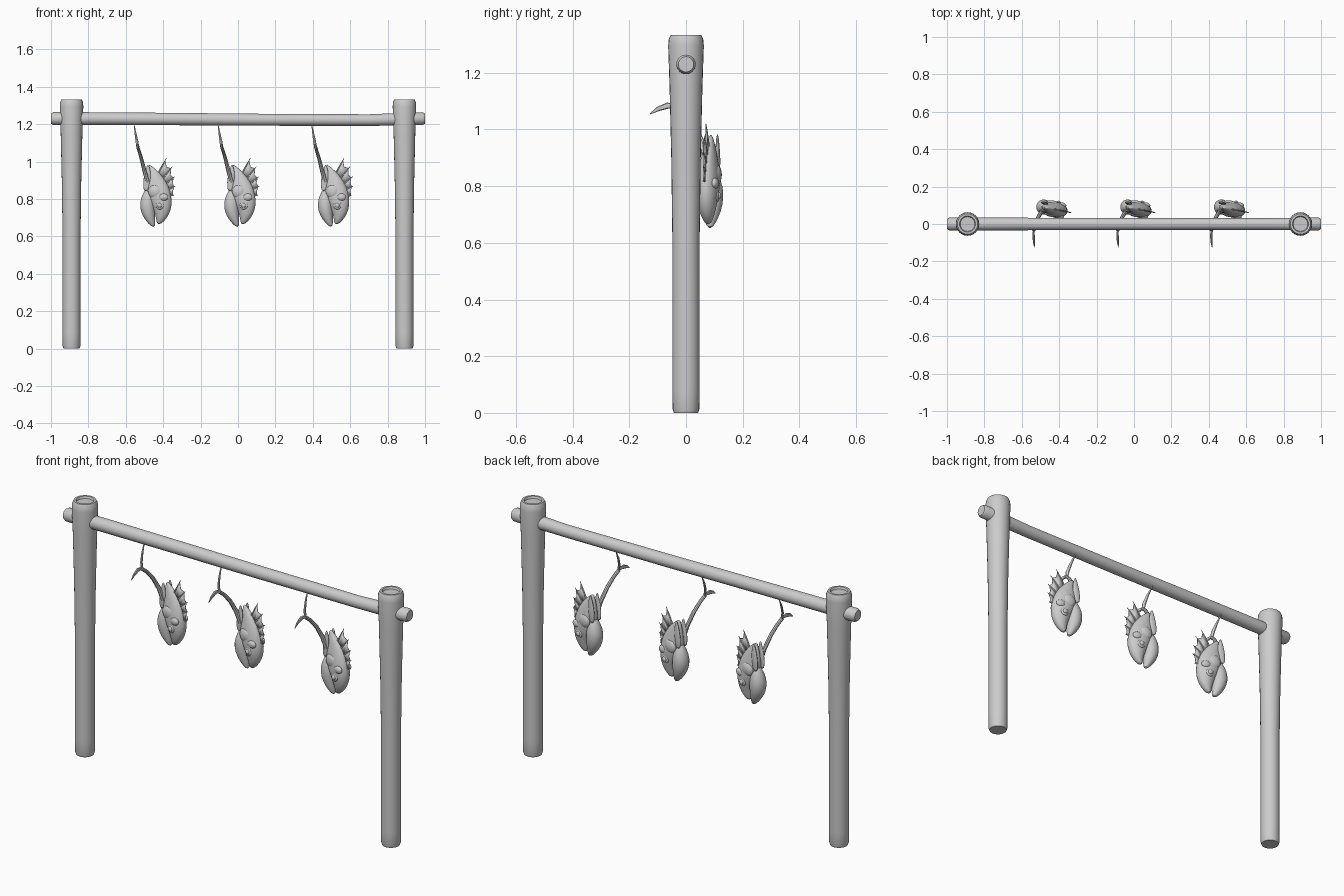
import bpy, bmesh, math
from mathutils import Vector, Matrix

if "Cube" in bpy.data.objects:
    bpy.data.objects.remove(bpy.data.objects["Cube"], do_unlink=True)

grey = bpy.data.materials.new("plain_grey")
grey.use_nodes = True
grey.diffuse_color = (0.6, 0.6, 0.6, 1)
grey.node_tree.nodes["Principled BSDF"].inputs["Base Color"].default_value = (0.6, 0.6, 0.6, 1)

SIDES = 24
FISH_OFFSETS = (0, 0.449, 0.95)
# The fish hang with their flat side turned slightly
PIVOT = Vector((-0.44, 0.082, 0))
TURN = Matrix.Translation(PIVOT) @ Matrix.Rotation(-0.2, 4, "Z")


def finish(name, bm, matrix=None, angle=40):
    """Turn a bmesh into a smooth shaded object."""
    if matrix:
        bm.transform(matrix)
    bmesh.ops.recalc_face_normals(bm, faces=bm.faces)
    mesh = bpy.data.meshes.new(name)
    bm.to_mesh(mesh)
    bm.free()
    mesh.materials.append(grey)
    mesh.shade_smooth()
    mesh.set_sharp_from_angle(angle=math.radians(angle))
    ob = bpy.data.objects.new(name, mesh)
    bpy.context.collection.objects.link(ob)
    return ob


def skin(name, rings, matrix=None, angle=40):
    """Join rings of points into a closed tube."""
    bm = bmesh.new()
    loops = [[bm.verts.new(p) for p in ring] for ring in rings]
    n = len(loops[0])
    for a, b in zip(loops, loops[1:]):
        for i in range(n):
            j = (i + 1) % n
            bm.faces.new((a[i], a[j], b[j], b[i]))
    bm.faces.new(loops[0])
    bm.faces.new(loops[-1])
    return finish(name, bm, matrix, angle)


def circle(n):
    return [(math.cos(math.tau * i / n), math.sin(math.tau * i / n)) for i in range(n)]


def tube(name, points, radii, n=8, flat=1.0, matrix=None):
    """Sweep a tapered round section along a path."""
    pts = [Vector(p) for p in points]
    rings = []
    for i, p in enumerate(pts):
        along = pts[min(i + 1, len(pts) - 1)] - pts[max(i - 1, 0)]
        q = along.to_track_quat("Z", "X")
        rings.append([p + q @ Vector((c * radii[i], s * radii[i] * flat, 0)) for c, s in circle(n)])
    return skin(name, rings, matrix)


def loft(name, sections, matrix, y=0.0):
    """Stack oval sections given as height, left, right, half thickness."""
    rings = []
    for z, left, right, t in sections:
        mid, half = (left + right) / 2, (right - left) / 2
        rings.append([(mid + half * c - PIVOT.x, y + t * s, z) for c, s in circle(20)])
    ob = skin(name, rings, matrix, 60)
    sub = ob.modifiers.new("smooth", "SUBSURF")
    sub.levels = sub.render_levels = 1
    return ob


def ball(name, centre, size, matrix):
    bm = bmesh.new()
    bmesh.ops.create_uvsphere(bm, u_segments=16, v_segments=10, radius=1)
    x, y, z = centre
    place = Matrix.Translation((x - PIVOT.x, y, z)) @ Matrix.Diagonal((*size, 1))
    return finish(name, bm, matrix @ place, 80)


# Posts: flared towards the top, with a shallow dish in the end
post_profile = [(0.043, 0), (0.047, 0.012), (0.048, 0.08), (0.048, 0.6), (0.052, 0.9),
                (0.058, 1.15), (0.063, 1.295), (0.061, 1.318), (0.054, 1.333),
                (0.043, 1.333), (0.039, 1.322)]
for side, x in (("right", -0.89), ("left", 0.89)):
    skin(side + "_post", [[(x + r * c, r * s, z) for c, s in circle(SIDES)]
                          for r, z in post_profile])

# Crossbar: gently sagging, with chamfered ends beyond the posts
bar = [(-1, 1.23, 0.027), (-0.988, 1.23, 0.034), (-0.8, 1.23, 0.034), (-0.4, 1.228, 0.033),
       (0.1, 1.224, 0.032), (0.7, 1.222, 0.031), (0.84, 1.226, 0.033),
       (0.988, 1.23, 0.034), (1, 1.23, 0.027)]
skin("crossbar", [[(x, r * c, z + r * s) for c, s in circle(SIDES)] for x, z, r in bar])

# Fish body with snout, and the lower jaw beside it
fish = []
fish.append(loft("fish_body", [
    (0.982, -0.478, -0.468, 0.004), (0.945, -0.487, -0.422, 0.018),
    (0.893, -0.495, -0.38, 0.03), (0.84, -0.497, -0.358, 0.04),
    (0.786, -0.475, -0.351, 0.042), (0.743, -0.45, -0.357, 0.036),
    (0.70, -0.437, -0.376, 0.026), (0.664, -0.435, -0.412, 0.01)], TURN))
fish.append(loft("fish_lower_jaw", [
    (0.865, -0.49, -0.47, 0.01), (0.823, -0.513, -0.45, 0.034),
    (0.78, -0.527, -0.442, 0.043), (0.733, -0.522, -0.443, 0.04),
    (0.69, -0.5, -0.443, 0.028), (0.65, -0.462, -0.443, 0.008)], TURN))

# Paired details on both flanks
for side, s in (("front", -1), ("back", 1)):
    fish.append(ball("fish_eye_socket_" + side, (-0.411, s * 0.034, 0.766), (0.022, 0.009, 0.022), TURN))
    fish.append(ball("fish_eye_" + side, (-0.411, s * 0.039, 0.766), (0.013, 0.01, 0.013), TURN))
    fish.append(ball("fish_gill_cover_" + side, (-0.44, s * 0.026, 0.84), (0.036, 0.018, 0.036), TURN))
    fish.append(ball("fish_brow_" + side, (-0.392, s * 0.03, 0.81), (0.026, 0.014, 0.02), TURN))
    fish.append(loft("fish_belly_fin_" + side, [
        (0.84, -0.502, -0.475, 0.006), (0.89, -0.506, -0.466, 0.009),
        (0.94, -0.496, -0.46, 0.007), (0.985, -0.482, -0.474, 0.003)], TURN, s * 0.022))

# Dorsal fin: fanned spines with a scalloped web between them
roots = [(-0.428, 0.935), (-0.405, 0.905), (-0.388, 0.878), (-0.374, 0.85), (-0.366, 0.82)]
tips = [(-0.381, 1.02), (-0.348, 0.975), (-0.334, 0.92), (-0.332, 0.87), (-0.34, 0.818)]
roots = [Vector((x - PIVOT.x, 0, z)) for x, z in roots]
tips = [Vector((x - PIVOT.x, 0, z)) for x, z in tips]
for i, (root, tip) in enumerate(zip(roots, tips)):
    fish.append(tube(f"fish_fin_spine_{i}", [root, root.lerp(tip, 0.6), tip],
                     [0.005, 0.004, 0.001], 6, matrix=TURN))
bm = bmesh.new()
for i in range(len(roots) - 1):
    edge = [roots[i].lerp(tips[i], 0.85), roots[i + 1].lerp(tips[i + 1], 0.85)]
    dip = (edge[0] + edge[1]) / 2 * 0.8 + (roots[i] + roots[i + 1]) / 2 * 0.2
    bm.faces.new([bm.verts.new(p) for p in (roots[i], edge[0], dip, edge[1], roots[i + 1])])
web = finish("fish_fin_web", bm, TURN)
solid = web.modifiers.new("thickness", "SOLIDIFY")
solid.thickness, solid.offset = 0.004, 0
fish.append(web)

# Tail stalk and its two lobes, one hooked up to the crossbar
fish.append(tube("fish_tail_stalk", [
    (-0.482, 0.07, 0.89), (-0.5, 0.058, 0.95), (-0.515, 0.03, 1.01),
    (-0.528, -0.005, 1.055), (-0.536, -0.035, 1.08)], [0.013, 0.011, 0.01, 0.009, 0.009]))
fish.append(tube("fish_tail_upper_lobe", [
    (-0.534, -0.032, 1.07), (-0.541, -0.03, 1.11), (-0.548, -0.012, 1.15),
    (-0.556, 0.018, 1.2)], [0.008, 0.01, 0.008, 0.003], flat=0.6))
fish.append(tube("fish_tail_front_lobe", [
    (-0.536, -0.028, 1.083), (-0.537, -0.065, 1.084), (-0.535, -0.1, 1.072),
    (-0.532, -0.126, 1.055)], [0.007, 0.011, 0.008, 0.002], flat=0.6))

# Repeat the whole fish along the bar
for number, dx in enumerate(FISH_OFFSETS[1:], 2):
    for part in fish:
        twin = part.copy()
        twin.name = f"{part.name}_copy_{number}"
        twin.location.x = dx
        bpy.context.collection.objects.link(twin)
